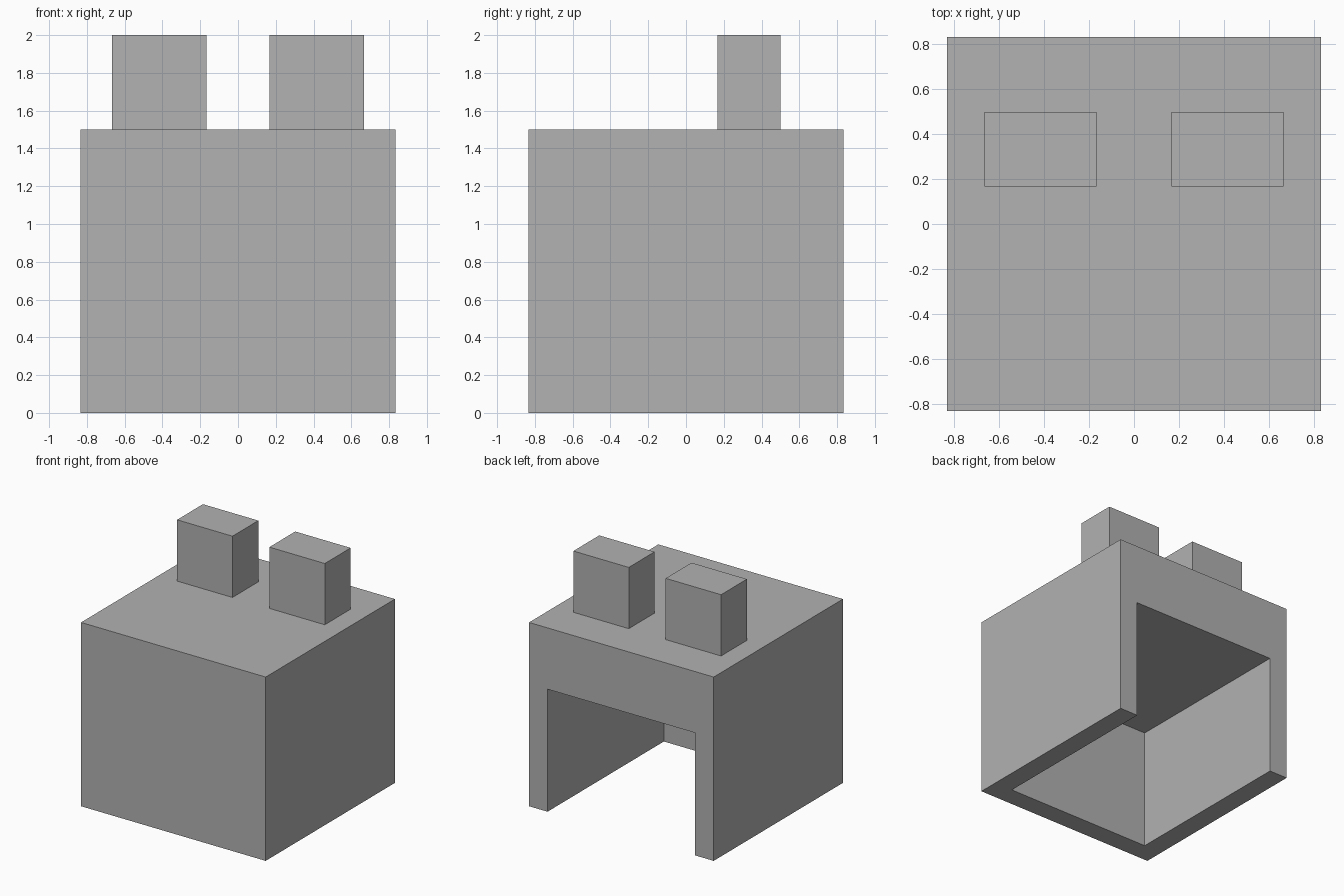
import bpy
from mathutils import Vector

U = 1 / 6  # one module of the design

default = bpy.data.objects.get("Cube")
if default:
    bpy.data.objects.remove(default, do_unlink=True)

grey = bpy.data.materials.new("plain_grey")
grey.use_nodes = True
colour = (0.445, 0.445, 0.445, 1)
grey.diffuse_color = colour
grey.node_tree.nodes["Principled BSDF"].inputs["Base Color"].default_value = colour


def box(name, low, high):
    """Box between two corners, given in modules."""
    low, high = Vector(low) * U, Vector(high) * U
    bpy.ops.mesh.primitive_cube_add(size=1, location=(low + high) / 2)
    obj = bpy.context.object
    obj.name = name
    obj.scale = high - low
    bpy.ops.object.transform_apply(location=False, rotation=False, scale=True)
    obj.data.materials.append(grey)
    return obj


# Hollow body, open underneath and at the back
body = box("body", (-5, -5, 0), (5, 5, 9))
cutter = box("hollow_cutter", (-4, -4, -1), (4, 6, 6))
cutter.hide_render = True
cut = body.modifiers.new("hollow", "BOOLEAN")
cut.operation = "DIFFERENCE"
cut.solver = "EXACT"
cut.object = cutter
bpy.context.view_layer.objects.active = body
bpy.ops.object.modifier_apply(modifier=cut.name)
bpy.data.objects.remove(cutter, do_unlink=True)

# Pair of upright blocks on the roof
for name, x in (("right_ear", -4), ("left_ear", 1)):
    box(name, (x, 1, 9), (x + 3, 3, 12))
